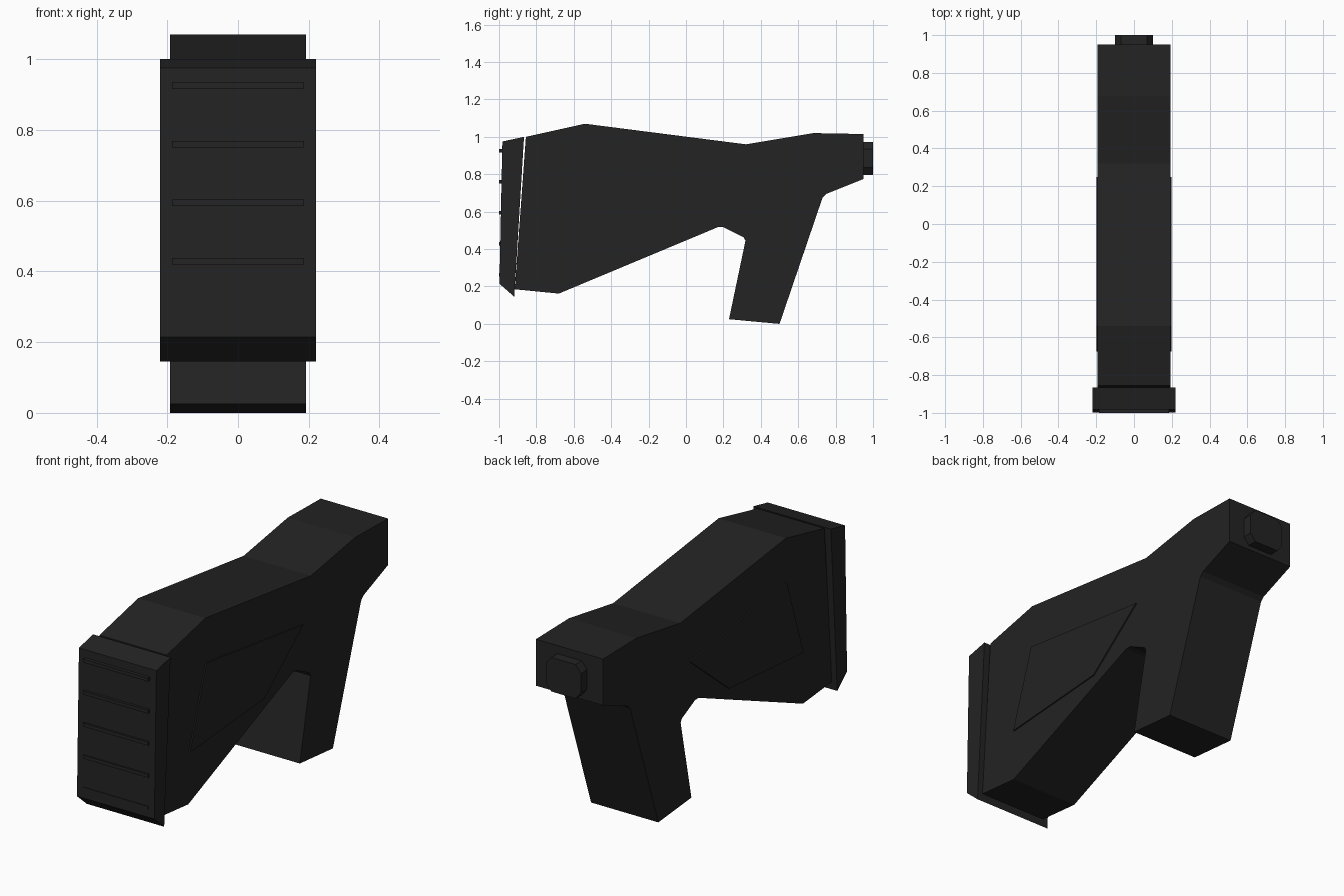
import bpy, bmesh

if "Cube" in bpy.data.objects:
    bpy.data.objects.remove(bpy.data.objects["Cube"])

mat = bpy.data.materials.new("matte black")
mat.diffuse_color = (0.017, 0.017, 0.017, 1)
mat.use_nodes = True
mat.node_tree.nodes["Principled BSDF"].inputs["Base Color"].default_value = mat.diffuse_color


def prism(name, profile, lo, hi, axis="x"):
    """Extrude a closed 2D outline from lo to hi: (y, z) along x, or (x, z) along y."""
    bm = bmesh.new()
    place = (lambda a, b, d: (d, a, b)) if axis == "x" else (lambda a, b, d: (a, d, b))
    rings = [[bm.verts.new(place(a, b, d)) for a, b in profile] for d in (lo, hi)]
    n = len(profile)
    bm.faces.new(rings[0])
    bm.faces.new(rings[1][::-1])
    for i in range(n):
        j = (i + 1) % n
        bm.faces.new((rings[0][i], rings[1][i], rings[1][j], rings[0][j]))
    bmesh.ops.recalc_face_normals(bm, faces=bm.faces)
    mesh = bpy.data.meshes.new(name)
    bm.to_mesh(mesh)
    bm.free()
    mesh.materials.append(mat)
    obj = bpy.data.objects.new(name, mesh)
    bpy.context.collection.objects.link(obj)
    return obj


# Stock body with the grip in one outline
prism("stock_body", [
    (-0.856, 1.0), (-0.54, 1.07), (0.32, 0.96), (0.68, 1.02), (0.95, 1.015),
    (0.95, 0.775), (0.75, 0.695), (0.73, 0.675), (0.50, 0.0), (0.23, 0.025),
    (0.318, 0.445), (0.308, 0.463), (0.20, 0.517), (0.17, 0.517),
    (-0.68, 0.162), (-0.915, 0.185)], -0.192, 0.192)

# Butt pad, slightly wider than the stock
prism("butt_pad", [(-0.982, 0.975), (-0.866, 1.0), (-0.918, 0.145), (-0.998, 0.215)],
      -0.221, 0.221)

# Horizontal ribs on the pad
for i in range(5):
    z = 0.925 - 0.1655 * i
    prism(f"pad_rib_{i + 1}", [(-1.0, z - 0.009), (-1.0, z + 0.009),
                               (-0.96, z + 0.009), (-0.96, z - 0.009)], -0.186, 0.186)

# Thin raised panels on both sides
panel = [(0.25, 0.735), (-0.54, 0.84), (-0.675, 0.43), (-0.07, 0.475)]
for side, s in (("right", 1), ("left", -1)):
    prism(f"{side}_side_panel", panel, s * 0.19, s * 0.199)

# Octagonal mounting lug at the rear
prism("mounting_lug", [
    (-0.1, 0.835), (-0.07, 0.797), (0.07, 0.797), (0.1, 0.835),
    (0.1, 0.935), (0.07, 0.973), (-0.07, 0.973), (-0.1, 0.935)], 0.94, 1.0, axis="y")
